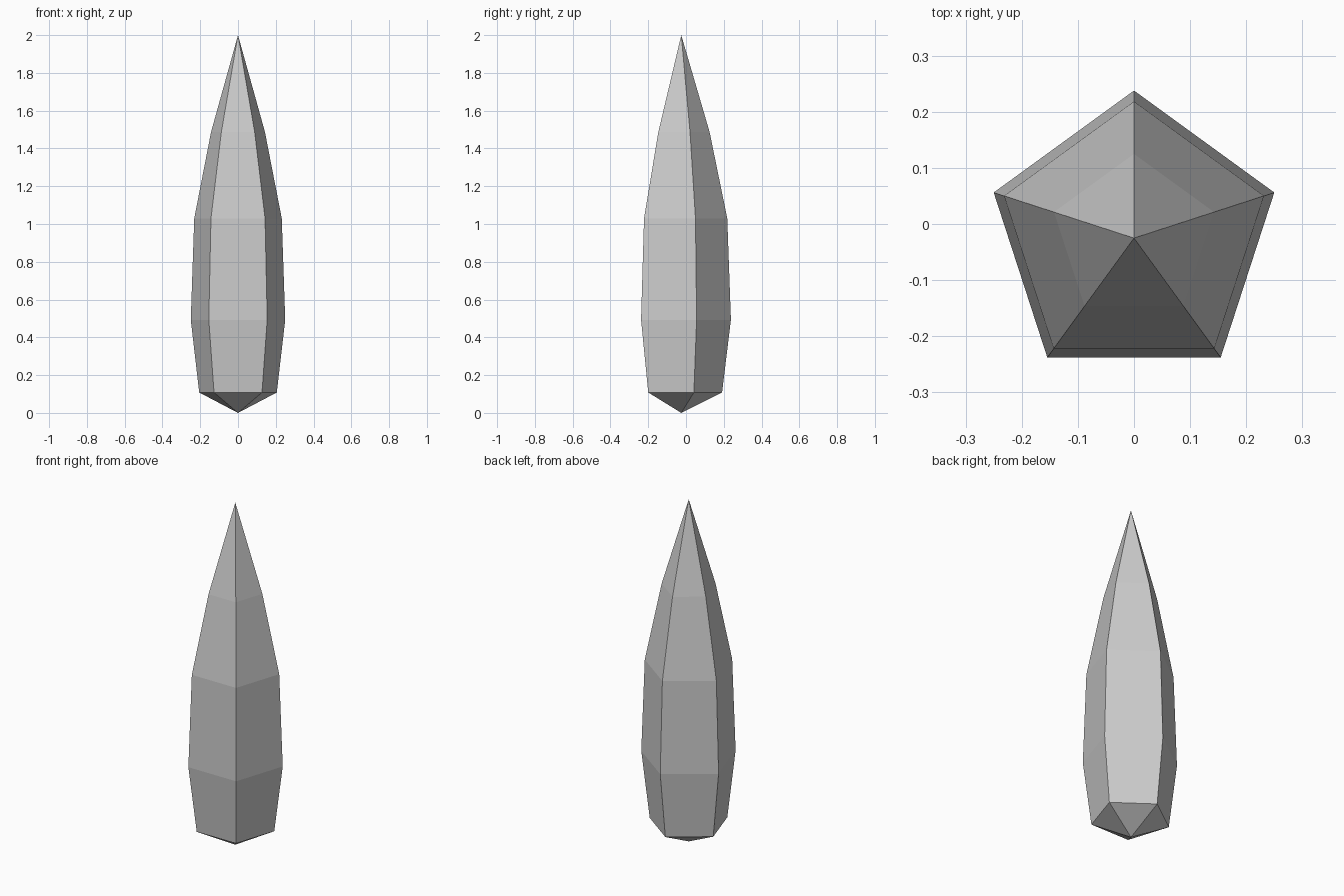
import bpy, bmesh, math

if "Cube" in bpy.data.objects:
    bpy.data.objects.remove(bpy.data.objects["Cube"])

SIDES = 5
R_MAX = 0.2629
# centre offset so the pentagon's bounds are centred on y = 0
CY = -R_MAX * (1 - math.cos(math.pi / 5)) / 2
# (radius, height) of each ring from bottom to top
PROFILE = [(0.216, 0.108), (R_MAX, 0.493), (0.2435, 1.03), (0.15, 1.487)]

bm = bmesh.new()

# Pentagonal rings, one corner pointing to the back
rings = []
for r, z in PROFILE:
    ring = []
    for i in range(SIDES):
        a = math.pi / 2 + 2 * math.pi * i / SIDES
        ring.append(bm.verts.new((r * math.cos(a), CY + r * math.sin(a), z)))
    rings.append(ring)
base = bm.verts.new((0, CY, 0))
tip = bm.verts.new((0, CY, 2))

# Side facets, pointed base and pointed tip
for i in range(SIDES):
    j = (i + 1) % SIDES
    for lo, hi in zip(rings, rings[1:]):
        bm.faces.new((lo[i], lo[j], hi[j], hi[i]))
    bm.faces.new((base, rings[0][j], rings[0][i]))
    bm.faces.new((rings[-1][i], rings[-1][j], tip))

bmesh.ops.recalc_face_normals(bm, faces=bm.faces)
mesh = bpy.data.meshes.new("crystal_shard")
bm.to_mesh(mesh)
bm.free()
bpy.context.collection.objects.link(bpy.data.objects.new("crystal_shard", mesh))
